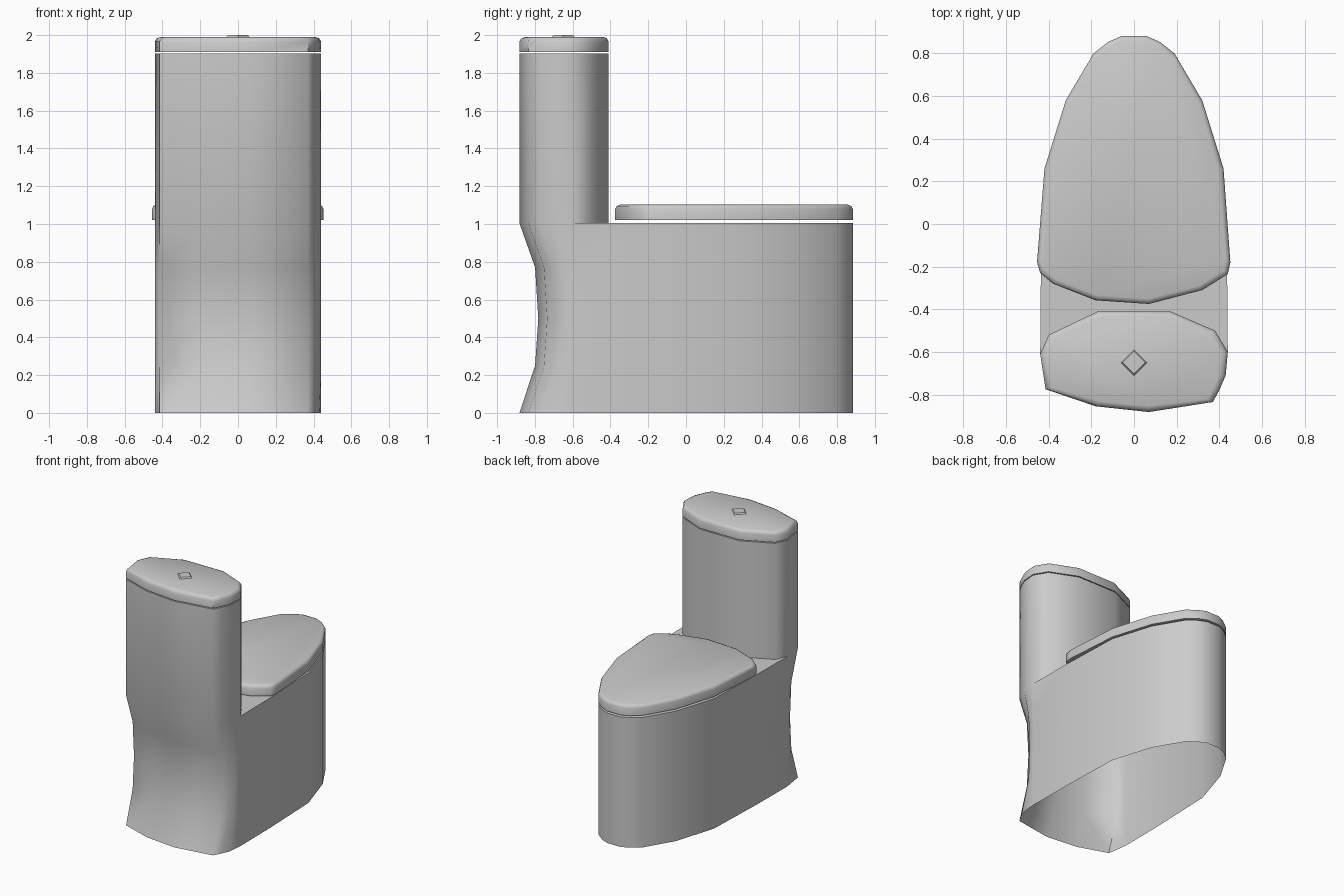
import bpy, bmesh, math

if "Cube" in bpy.data.objects:
    bpy.data.objects.remove(bpy.data.objects["Cube"])

# Plan outlines, counter-clockwise seen from above
BACK = [(-0.44, -0.61), (-0.415, -0.775), (-0.18, -0.855), (0.07, -0.882),
        (0.37, -0.835), (0.40, -0.78), (0.43, -0.71), (0.44, -0.60)]
TANK_FRONT = [(0.38, -0.50), (0.17, -0.41), (-0.17, -0.41), (-0.40, -0.52)]
NOSE_R = [(0.42, 0.26), (0.32, 0.58), (0.19, 0.80), (0.12, 0.855), (0.055, 0.883)]
NOSE = NOSE_R + [(-x, y) for x, y in reversed(NOSE_R)]
BOWL = [(0.437, -0.24)] + NOSE + [(-0.437, -0.24)]
SEAT_REAR = [(-0.455, -0.18), (-0.44, -0.23), (-0.38, -0.28), (-0.18, -0.358),
             (0.07, -0.375), (0.32, -0.31), (0.44, -0.235), (0.452, -0.18)]


def add_loop(bm, pts):
    return [bm.verts.new(p) for p in pts]


def bridge(bm, a, b):
    n = len(a)
    for i in range(n):
        j = (i + 1) % n
        bm.faces.new((a[i], a[j], b[j], b[i]))


def finish(bm, name, angle):
    bmesh.ops.remove_doubles(bm, verts=bm.verts, dist=0.0005)
    mesh = bpy.data.meshes.new(name)
    bm.to_mesh(mesh)
    bm.free()
    ob = bpy.data.objects.new(name, mesh)
    bpy.context.collection.objects.link(ob)
    bpy.ops.object.select_all(action='DESELECT')
    ob.select_set(True)
    bpy.context.view_layer.objects.active = ob
    bpy.ops.object.shade_smooth_by_angle(angle=math.radians(angle))
    return ob


def lid(name, outline, center, rings, angle=50):
    """Closed slab made of the outline repeated at (z, inset) rings."""
    bm = bmesh.new()
    cx, cy = center
    loops = []
    for z, inset in rings:
        pts = []
        for x, y in outline:
            dx, dy = x - cx, y - cy
            k = 1 - inset / math.hypot(dx, dy)
            pts.append((cx + dx * k, cy + dy * k, z))
        loops.append(add_loop(bm, pts))
    for a, b in zip(loops, loops[1:]):
        bridge(bm, a, b)
    bm.faces.new(loops[0][::-1])
    bm.faces.new(loops[-1])
    return finish(bm, name, angle)


# Body: open-bottomed pedestal with a concave back, deck and tank walls
bm = bmesh.new()
loops = []
for z, shift in [(0, 0), (0.25, 0.083), (0.5, 0.1), (0.77, 0.083), (1.005, 0)]:
    pts = []
    for x, y in BACK + BOWL:
        w = min(1, max(0, (-0.61 - y) / 0.17))
        pts.append((x, y + shift * w, z))
    loops.append(add_loop(bm, pts))
for a, b in zip(loops, loops[1:]):
    bridge(bm, a, b)
bm.faces.new(add_loop(bm, [(x, y, 1.005) for x, y in
                           [BACK[-1]] + BOWL + [BACK[0]] + TANK_FRONT[::-1]]))
low, high = (add_loop(bm, [(x, y, z) for x, y in BACK + TANK_FRONT]) for z in (1.005, 1.903))
bridge(bm, low, high)
bm.faces.new(high)
finish(bm, "toilet_body", 55)

# Tank lid and seat lid with softened top edges
lid("tank_lid", BACK + TANK_FRONT, (0, -0.64),
    [(1.91, 0), (1.965, 0), (1.983, 0.01), (1.99, 0.03)])
lid("seat_lid", SEAT_REAR + NOSE, (0, 0.15),
    [(1.02, 0), (1.08, 0), (1.095, 0.008), (1.102, 0.025)])

# Diamond flush button
bpy.ops.mesh.primitive_cone_add(vertices=4, radius1=0.065, radius2=0.052,
                                depth=0.014, location=(0, -0.65, 1.993))
bpy.context.object.name = "flush_button"
